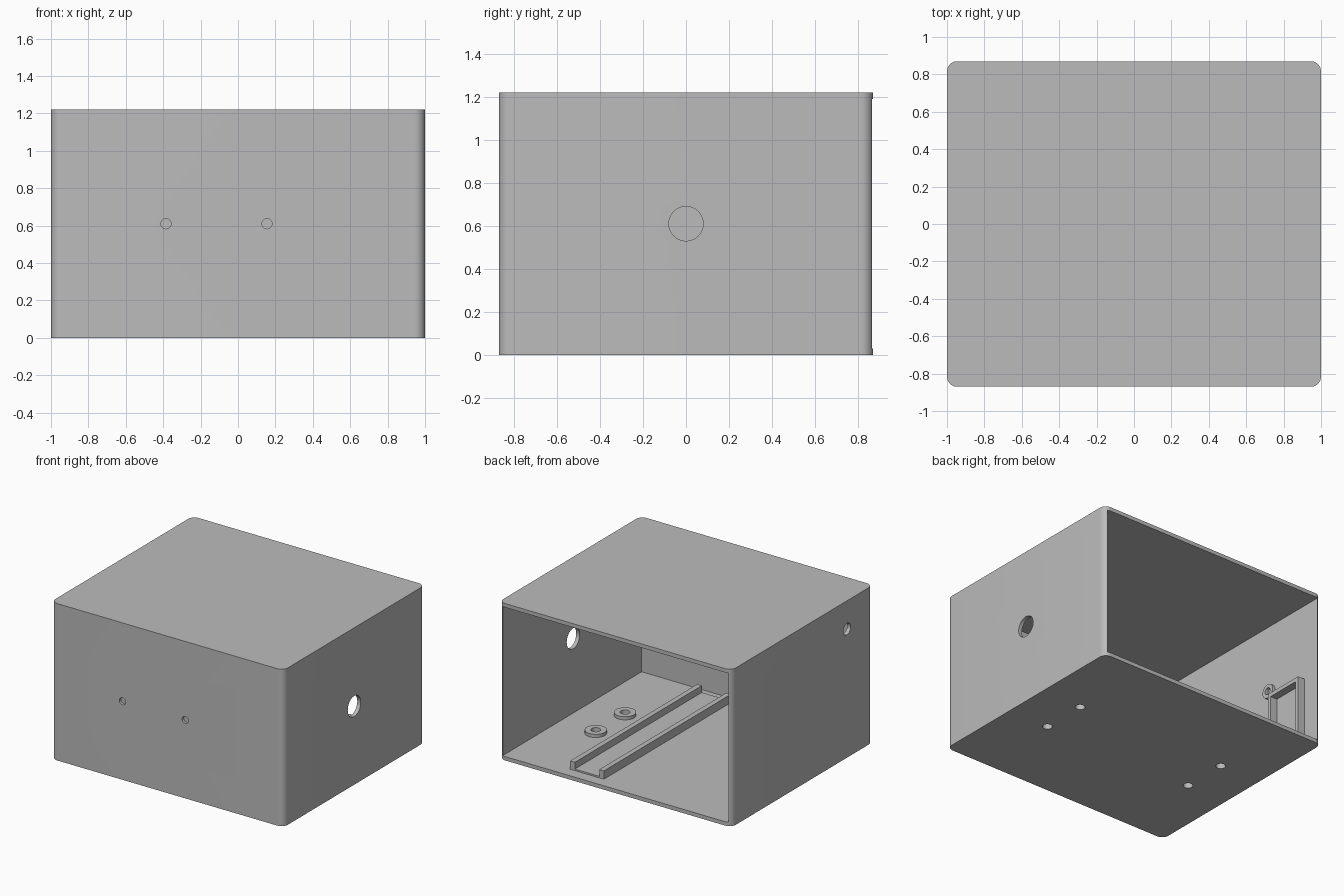
import bpy, bmesh, math
from mathutils import Matrix, Vector

cube = bpy.data.objects.get("Cube")
if cube:
    bpy.data.objects.remove(cube, do_unlink=True)

W, D, H, T, R = 1.0, 0.87, 1.22, 0.03, 0.055

grey = bpy.data.materials.new("plain grey")
grey.use_nodes = True
grey.diffuse_color = (0.5, 0.5, 0.5, 1)
grey.node_tree.nodes["Principled BSDF"].inputs["Base Color"].default_value = (0.5, 0.5, 0.5, 1)


def finish(name, bm):
    bmesh.ops.recalc_face_normals(bm, faces=bm.faces)
    mesh = bpy.data.meshes.new(name)
    bm.to_mesh(mesh)
    bm.free()
    mesh.materials.append(grey)
    obj = bpy.data.objects.new(name, mesh)
    bpy.context.collection.objects.link(obj)
    return obj


def activate(obj):
    bpy.ops.object.select_all(action='DESELECT')
    obj.select_set(True)
    bpy.context.view_layer.objects.active = obj


def box(name, lo, hi):
    bm = bmesh.new()
    lo, hi = Vector(lo), Vector(hi)
    bmesh.ops.create_cube(bm, size=1, matrix=Matrix.Translation((lo + hi) / 2)
                          @ Matrix.Diagonal((hi - lo).to_4d()))
    return finish(name, bm)


def rod(name, centre, axis, radius, length):
    bm = bmesh.new()
    turn = Vector(axis).to_track_quat('Z', 'Y').to_matrix().to_4x4()
    bmesh.ops.create_cone(bm, cap_ends=True, segments=48, radius1=radius, radius2=radius,
                          depth=length, matrix=Matrix.Translation(centre) @ turn)
    return finish(name, bm)


def cut(obj, cutter):
    mod = obj.modifiers.new("cut", 'BOOLEAN')
    mod.operation, mod.solver, mod.object = 'DIFFERENCE', 'EXACT', cutter
    cutter.hide_render = True
    activate(obj)
    bpy.ops.object.modifier_apply(modifier=mod.name)
    bpy.data.objects.remove(cutter, do_unlink=True)


def smooth(obj):
    activate(obj)
    bpy.ops.object.shade_smooth_by_angle(angle=math.radians(30))


def washer(name, centre, axis, radius, hole, height):
    ring = rod(name, Vector(centre) + Vector(axis) * height / 2, axis, radius, height)
    cut(ring, rod("cutter", centre, axis, hole, height * 4))
    smooth(ring)


# Enclosure: rounded upright edges, open at the back
bm = bmesh.new()
bmesh.ops.create_cube(bm, size=1, matrix=Matrix.Translation((0, 0, H / 2))
                      @ Matrix.Diagonal((2 * W, 2 * D, H, 1)))
upright = [e for e in bm.edges if abs(e.verts[0].co.z - e.verts[1].co.z) > 0.5]
bmesh.ops.bevel(bm, geom=upright, offset=R, segments=10, profile=0.5, affect='EDGES')
enclosure = finish("enclosure", bm)
cut(enclosure, box("cutter", (-W + T, -D + T, T), (W - T, D + 0.2, H - T)))

# Cable holes in the sides and shallow holes in the front
cut(enclosure, rod("cutter", (W, 0, 0.61), (1, 0, 0), 0.08, 0.2))
cut(enclosure, rod("cutter", (-W, -0.55, 1.0), (1, 0, 0), 0.045, 0.2))
for x in (-0.385, 0.155):
    cut(enclosure, rod("cutter", (x, -D, 0.61), (0, 1, 0), 0.027, 0.04))

# Screw holes in the floor, each with a raised washer
for i, (x, y) in enumerate([(sx * 0.65, sy * 0.18) for sx in (-1, 1) for sy in (-1, 1)]):
    cut(enclosure, rod("cutter", (x, y, 0), (0, 0, 1), 0.035, 0.2))
    washer(f"floor_washer_{i + 1}", (x, y, T), (0, 0, 1), 0.078, 0.035, 0.025)
smooth(enclosure)

# Floor channel: thin base and two rails
box("channel_base", (0.16, -0.78, T - 0.005), (0.45, 0.78, T + 0.012))
for name, x in (("channel_rail_right", 0.16), ("channel_rail_left", 0.41)):
    box(name, (x, -0.78, T - 0.005), (x + 0.04, 0.78, T + 0.065))

# Side wall holder: two uprights joined by a top bar
X0, X1, TOP = -W + T - 0.005, -W + T + 0.06, 0.59
for name, y in (("holder_post_front", 0.39), ("holder_post_back", 0.695)):
    box(name, (X0, y, T - 0.005), (X1, y + 0.03, TOP))
box("holder_top_bar", (X0, 0.39, TOP - 0.03), (X1, 0.725, TOP))
washer("wall_washer", (-W + T, 0.345, 0.65), (1, 0, 0), 0.055, 0.027, 0.025)
